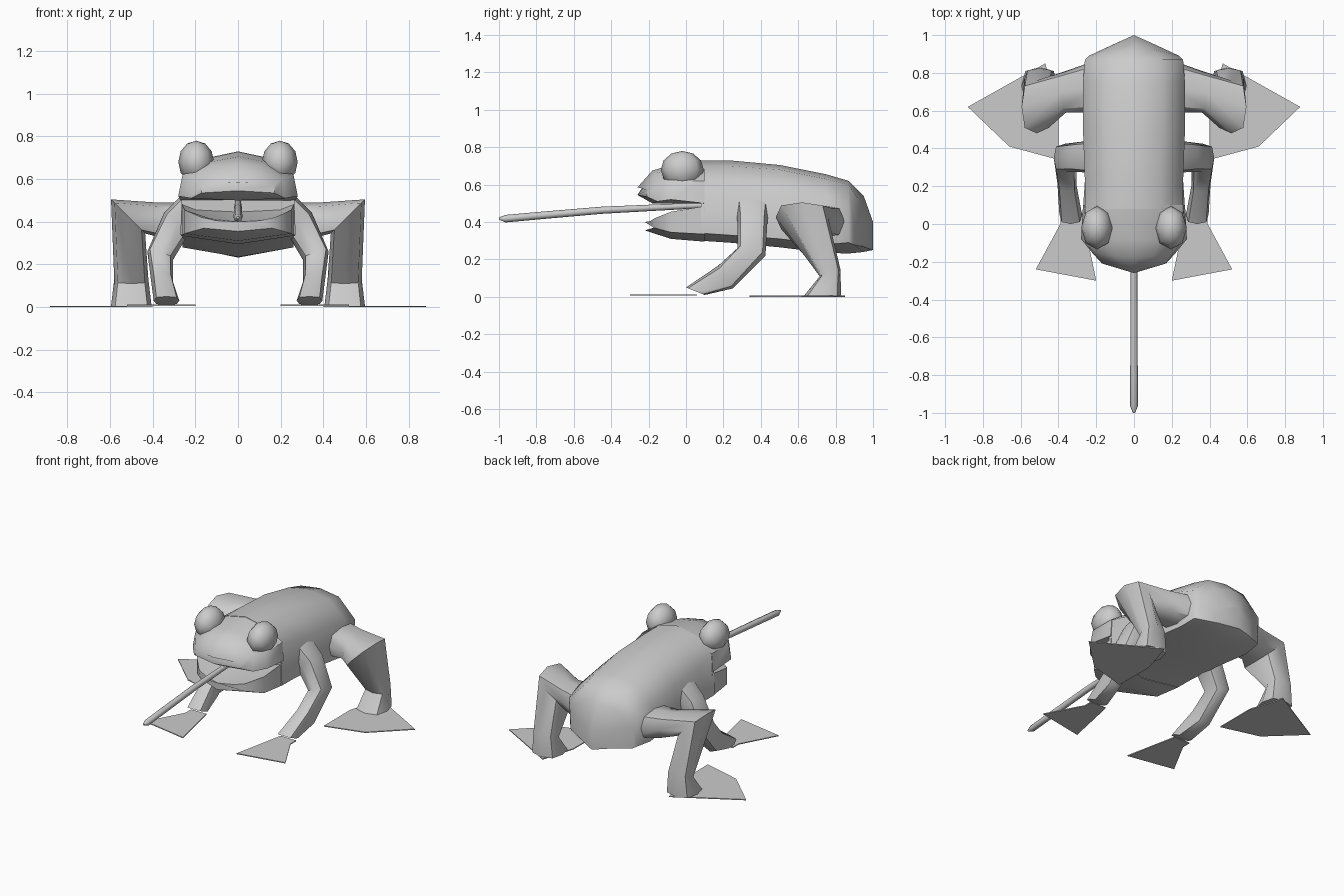
import bpy, bmesh, math
from mathutils import Vector

if "Cube" in bpy.data.objects:
    bpy.data.objects.remove(bpy.data.objects["Cube"])

skin = bpy.data.materials.new("grey_skin")
skin.diffuse_color = (0.6, 0.6, 0.6, 1)
skin.use_nodes = True
skin.node_tree.nodes["Principled BSDF"].inputs["Base Color"].default_value = skin.diffuse_color


def finish(name, bm, angle=50):
    bmesh.ops.recalc_face_normals(bm, faces=bm.faces[:])
    me = bpy.data.meshes.new(name)
    bm.to_mesh(me)
    bm.free()
    me.materials.append(skin)
    ob = bpy.data.objects.new(name, me)
    bpy.context.collection.objects.link(ob)
    bpy.ops.object.select_all(action='DESELECT')
    ob.select_set(True)
    bpy.context.view_layer.objects.active = ob
    bpy.ops.object.shade_smooth_by_angle(angle=math.radians(angle))
    return ob


def loft(name, rings, angle=50):
    """Skin a list of closed rings and cap both ends."""
    bm = bmesh.new()
    vs = [[bm.verts.new(p) for p in r] for r in rings]
    n = len(rings[0])
    for a, b in zip(vs, vs[1:]):
        for i in range(n):
            j = (i + 1) % n
            bm.faces.new((a[i], a[j], b[j], b[i]))
    bm.faces.new(vs[0])
    bm.faces.new(vs[-1])
    return finish(name, bm, angle)


def section(y, bow, half):
    """Symmetric cross-section; bow shifts the sides along y."""
    right = [(x, y + bow * x, z) for x, z in half]
    left = [(-x, yy, z) for x, yy, z in right[-2:0:-1]]
    return right + left


def limb_ring(c, a, b, side):
    """Boxy eight-sided ring round centre c with half axes a and b."""
    c, a, b = Vector(c), Vector(a), Vector(b)
    out = []
    for i in range(8):
        t = math.pi / 4 * i
        k = 1.12 if i % 2 else 1.0
        p = c + a * math.cos(t) * k + b * math.sin(t) * k
        out.append((p.x * side, p.y, max(p.z, 0.005)))
    return out


# Trunk
loft("body", [
    section(.08, 0, [(0, .73), (.14, .70), (.26, .62), (.27, .34), (0, .30)]),
    section(.23, 0, [(0, .73), (.14, .70), (.26, .58), (.26, .33), (0, .29)]),
    section(.50, 0, [(0, .705), (.15, .68), (.27, .56), (.26, .31), (0, .265)]),
    section(.75, 0, [(0, .655), (.15, .63), (.27, .52), (.26, .28), (0, .235)]),
    section(.87, 0, [(0, .62), (.14, .60), (.26, .48), (.25, .29), (0, .232)]),
    section(.95, -.25, [(0, .54), (.11, .52), (.24, .42), (.23, .28), (0, .24)]),
    section(1.0, -.45, [(0, .40), (.05, .40), (.12, .37), (.12, .27), (0, .25)]),
])

# Upper head, with the mouth roof as its underside
loft("upper_head", [
    section(.10, 0, [(0, .73), (.14, .70), (.26, .62), (.27, .50), (0, .50)]),
    section(-.08, 0, [(0, .705), (.13, .68), (.26, .62), (.28, .52), (0, .50)]),
    section(-.18, .12, [(0, .675), (.10, .66), (.21, .60), (.22, .51), (0, .50)]),
    section(-.26, .30, [(0, .585), (.08, .58), (.17, .57), (.17, .535), (0, .545)]),
])

# Lower jaw, hollowed along the top
loft("lower_jaw", [
    section(.10, 0, [(0, .45), (.20, .46), (.265, .485), (.265, .335), (0, .295)]),
    section(-.08, 0, [(0, .41), (.17, .42), (.25, .455), (.25, .345), (0, .31)]),
    section(-.22, .30, [(0, .40), (.10, .405), (.17, .42), (.16, .37), (0, .355)]),
])

# Tongue
tongue = []
for y, z, r in [(.10, .49, .015), (-.45, .463, .019), (-.80, .433, .02),
                (-.965, .418, .02), (-1.0, .419, .006)]:
    tongue.append([(r * math.cos(math.pi / 4 * i), y, z + r * math.sin(math.pi / 4 * i))
                   for i in range(8)])
loft("tongue", tongue)

for side, word in ((1, "right"), (-1, "left")):
    # Eye
    bm = bmesh.new()
    bmesh.ops.create_uvsphere(bm, u_segments=8, v_segments=6, radius=1)
    for v in bm.verts:
        v.co = Vector((side * .196 + v.co.x * .084, -.02 + v.co.y * .115, .68 + v.co.z * .10))
    finish("eye_" + word, bm, 70)

    # Front leg: shoulder, elbow, forearm, wrist
    loft("front_leg_" + word, [limb_ring(*r, side) for r in [
        ((.20, .355, .48), (0, .09, 0), (.06, 0, .05)),
        ((.285, .355, .40), (0, .08, 0), (.06, 0, .045)),
        ((.365, .35, .24), (0, .075, -.02), (.06, 0, .02)),
        ((.355, .21, .105), (0, .04, -.06), (.05, 0, 0)),
        ((.335, .05, .03), (0, .05, -.02), (.06, 0, 0)),
    ]])

    # Hind leg: hip, thigh, knee, shin, ankle
    loft("hind_leg_" + word, [limb_ring(*r, side) for r in [
        ((.19, .73, .40), (0, .14, 0), (0, 0, .09)),
        ((.36, .70, .405), (0, .11, 0), (.02, 0, .085)),
        ((.515, .62, .425), (0, .14, 0), (.08, 0, .08)),
        ((.50, .77, .13), (0, .055, .02), (.08, 0, 0)),
        ((.50, .73, .005), (0, .10, 0), (.095, 0, 0)),
    ]])

    # Webbed feet
    for name, z, outline in (
            ("front_foot_", .012, [(.275, .06), (.20, -.30), (.52, -.24), (.39, .0), (.39, .06)]),
            ("hind_foot_", .006, [(.47, .85), (.88, .62), (.66, .41), (.40, .34), (.40, .62)])):
        bm = bmesh.new()
        bm.faces.new([bm.verts.new((x * side, y, z)) for x, y in outline])
        foot = bmesh.ops.extrude_face_region(bm, geom=bm.faces[:])
        for v in foot["geom"]:
            if isinstance(v, bmesh.types.BMVert):
                v.co.z -= .006
        finish(name + word, bm, 30)
